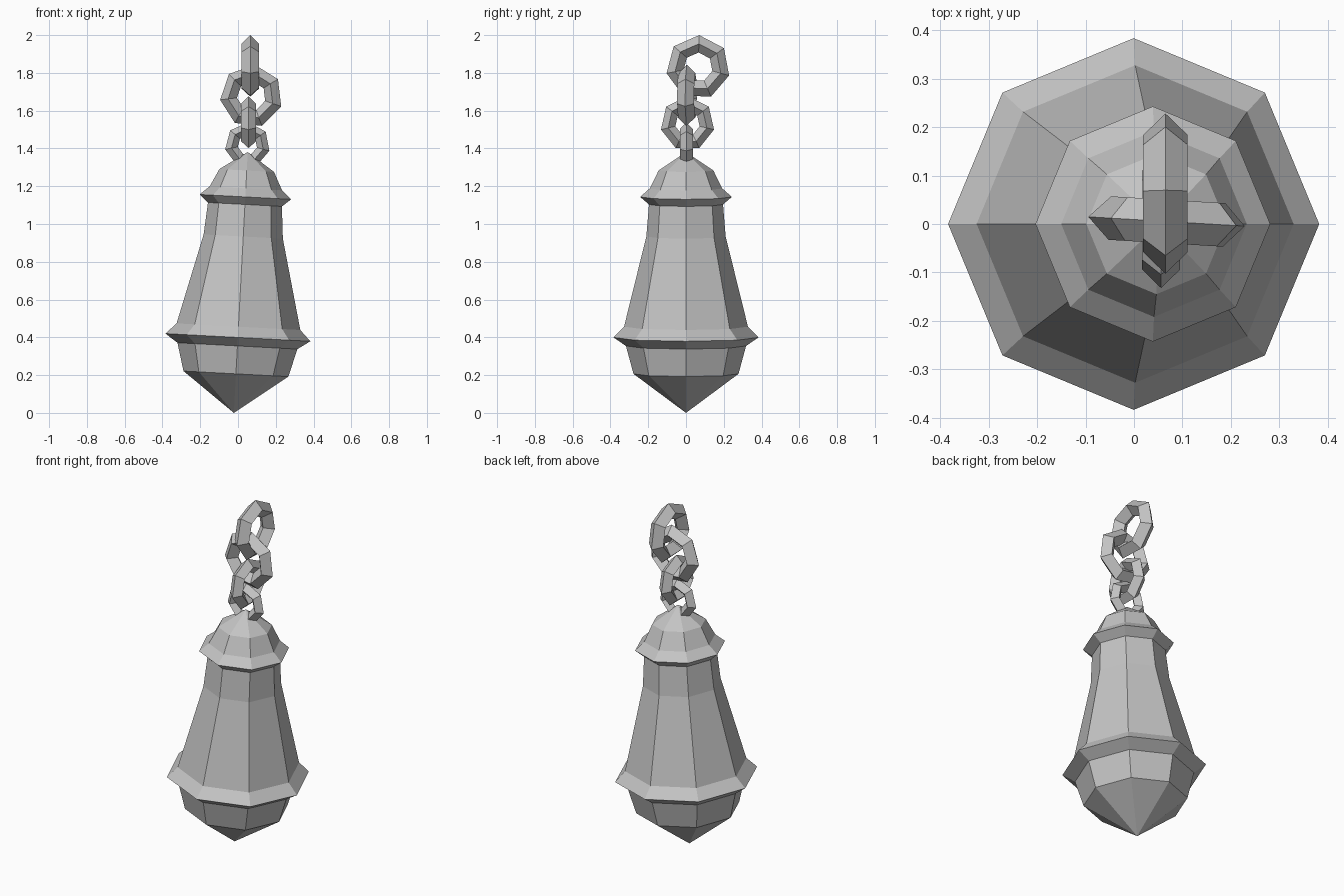
import bpy
import bmesh
from math import sin, cos, radians, tau
from mathutils import Vector

cube = bpy.data.objects.get("Cube")
if cube:
    bpy.data.objects.remove(cube, do_unlink=True)

# Single grey material
grey = bpy.data.materials.new("plain grey")
grey.use_nodes = True
grey.diffuse_color = (0.55, 0.55, 0.55, 1)
grey.node_tree.nodes["Principled BSDF"].inputs["Base Color"].default_value = (0.55, 0.55, 0.55, 1)


def finish(name, bm):
    bmesh.ops.recalc_face_normals(bm, faces=bm.faces)
    mesh = bpy.data.meshes.new(name)
    bm.to_mesh(mesh)
    bm.free()
    mesh.materials.append(grey)
    obj = bpy.data.objects.new(name, mesh)
    bpy.context.collection.objects.link(obj)
    return obj


def lathe(name, profile, sides):
    """Faceted solid of revolution whose profile starts and ends on the axis."""
    bm = bmesh.new()
    bottom = bm.verts.new((0, 0, profile[0][1]))
    top = bm.verts.new((0, 0, profile[-1][1]))
    rings = [[bm.verts.new((r * cos(tau * i / sides), r * sin(tau * i / sides), z))
              for i in range(sides)] for r, z in profile[1:-1]]
    for i in range(sides):
        j = (i + 1) % sides
        bm.faces.new((bottom, rings[0][j], rings[0][i]))
        bm.faces.new((top, rings[-1][i], rings[-1][j]))
        for a, b in zip(rings, rings[1:]):
            bm.faces.new((a[i], a[j], b[j], b[i]))
    return finish(name, bm)


def chain_link(name, centre, outer, thick, phase, across, sides=7):
    """Seven-sided ring with a diamond section; 'across' is its horizontal direction."""
    bm = bmesh.new()
    u, up = Vector(across).normalized(), Vector((0, 0, 1))
    normal = u.cross(up)
    mid = outer - thick
    rings = []
    for i in range(sides):
        a = radians(phase) + tau * i / sides
        out = u * cos(a) + up * sin(a)
        rings.append([bm.verts.new(out * (mid + thick * p) + normal * (thick * q))
                      for p, q in ((1, 0), (0, 1), (-1, 0), (0, -1))])
    for i in range(sides):
        a, b = rings[i], rings[(i + 1) % sides]
        for k in range(4):
            m = (k + 1) % 4
            bm.faces.new((a[k], a[m], b[m], b[k]))
    obj = finish(name, bm)
    obj.location = centre
    return obj


# Eight-sided weight: pointed base, lower flange, tapering body, collar, cap
weight = lathe("pendant_weight", [
    (0, 0), (0.278, 0.207), (0.318, 0.355), (0.384, 0.40), (0.328, 0.457),
    (0.21, 0.935), (0.196, 1.105), (0.243, 1.145), (0.192, 1.19),
    (0.145, 1.285), (0, 1.383)], 8)
weight.location = (-0.022, 0, 0)
weight.rotation_euler = (0, radians(3.05), 0)  # slight lean

# Interlocking chain, links growing toward the top
chain_link("chain_link_bottom", (0.05, 0.002, 1.418), 0.12, 0.034, 88, (1, 0, 0))
chain_link("chain_link_lower", (0.056, 0.008, 1.532), 0.144, 0.039, 90, (0, 1, 0))
chain_link("chain_link_upper", (0.071, 0.005, 1.677), 0.167, 0.045, 84, (1, -0.06, 0))
chain_link("chain_link_top", (0.065, 0.064, 1.83), 0.17, 0.046, 88, (0, 1, 0))
